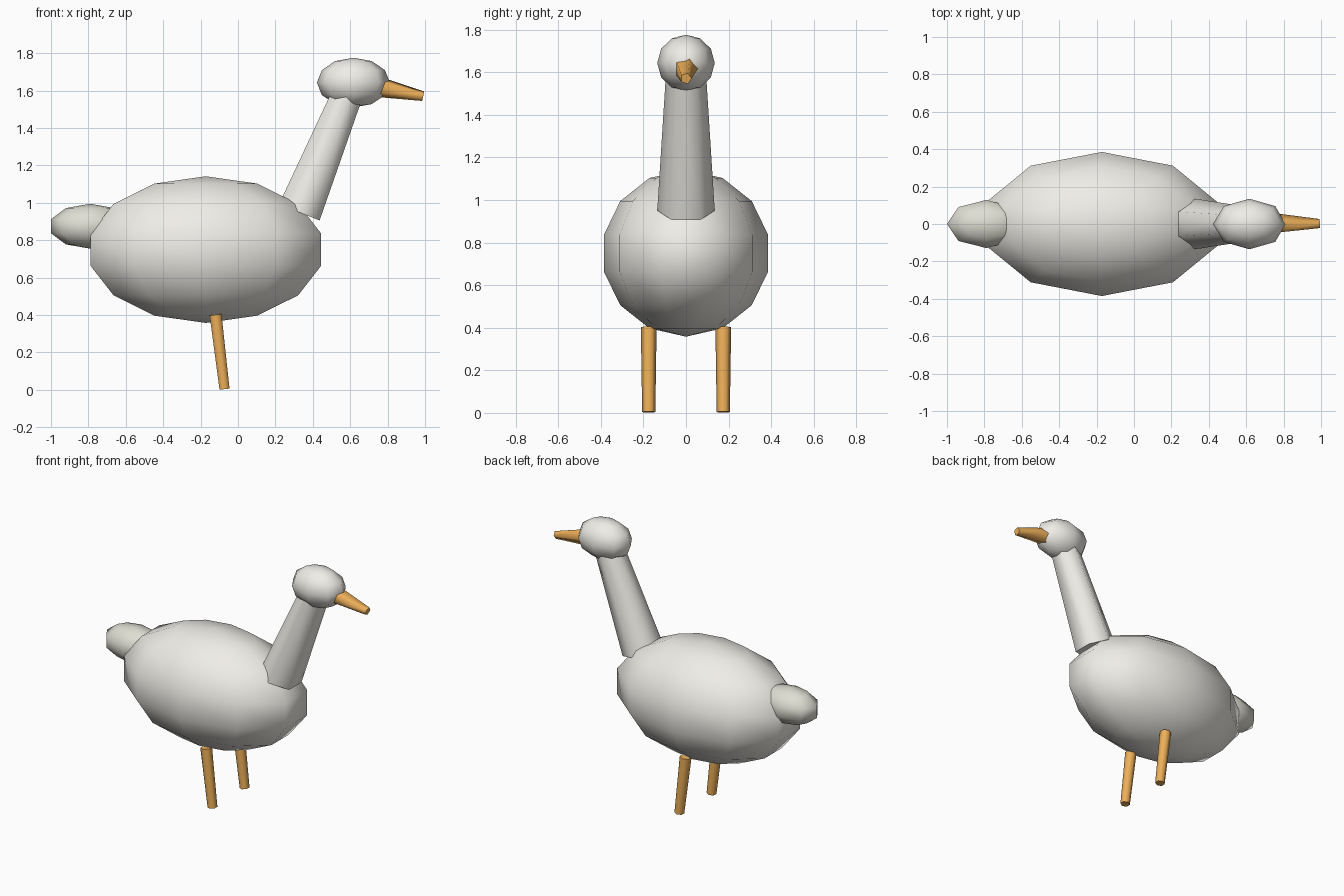
import bpy
from math import atan2, radians
from mathutils import Vector

if "Cube" in bpy.data.objects:
    bpy.data.objects.remove(bpy.data.objects["Cube"])


def material(name, rgb):
    m = bpy.data.materials.new(name)
    m.diffuse_color = (*rgb, 1)
    m.use_nodes = True
    m.node_tree.nodes["Principled BSDF"].inputs["Base Color"].default_value = m.diffuse_color
    return m


WHITE = material("white_feather", (0.87, 0.85, 0.80))
TAIL = material("tail_feather", (0.74, 0.73, 0.65))
ORANGE = material("orange", (0.85, 0.43, 0.10))


def finish(name, mat):
    ob = bpy.context.object
    ob.name = name
    ob.data.materials.append(mat)
    bpy.ops.object.transform_apply(location=False, rotation=True, scale=True)
    # smooth round the sides, sharp at the end caps
    bpy.ops.object.shade_smooth_by_angle(angle=radians(75))
    return ob


def ellipsoid(name, loc, radii, segments, rings, mat):
    bpy.ops.mesh.primitive_uv_sphere_add(segments=segments, ring_count=rings,
                                         radius=1, location=loc)
    bpy.context.object.scale = radii
    return finish(name, mat)


def tube(name, start, end, r1, r2, sides, mat):
    # tapered prism between two points that share the same y
    a, b = Vector(start), Vector(end)
    d = b - a
    bpy.ops.mesh.primitive_cone_add(vertices=sides, radius1=r1, radius2=r2,
                                    depth=d.length, location=(a + b) / 2,
                                    rotation=(0, atan2(d.x, d.z), 0))
    return finish(name, mat)


# Body, head and tail
ellipsoid("body", (-0.172, 0, 0.75), (0.664, 0.395, 0.392), 10, 7, WHITE)
ellipsoid("head", (0.617, 0, 1.643), (0.195, 0.135, 0.133), 8, 6, WHITE)
ellipsoid("tail", (-0.79, 0, 0.875), (0.221, 0.135, 0.12), 8, 5, TAIL)

# Neck and beak
tube("neck", (0.328, 0, 0.95), (0.585, 0, 1.58), 0.135, 0.095, 6, WHITE)
tube("beak", (0.75, 0, 1.62), (0.99, 0, 1.57), 0.058, 0.027, 5, ORANGE)

# Legs
for side, y in (("left", 0.175), ("right", -0.175)):
    tube(side + "_leg", (-0.072, y, 0.004), (-0.12, y, 0.402),
         0.031, 0.037, 6, ORANGE)
